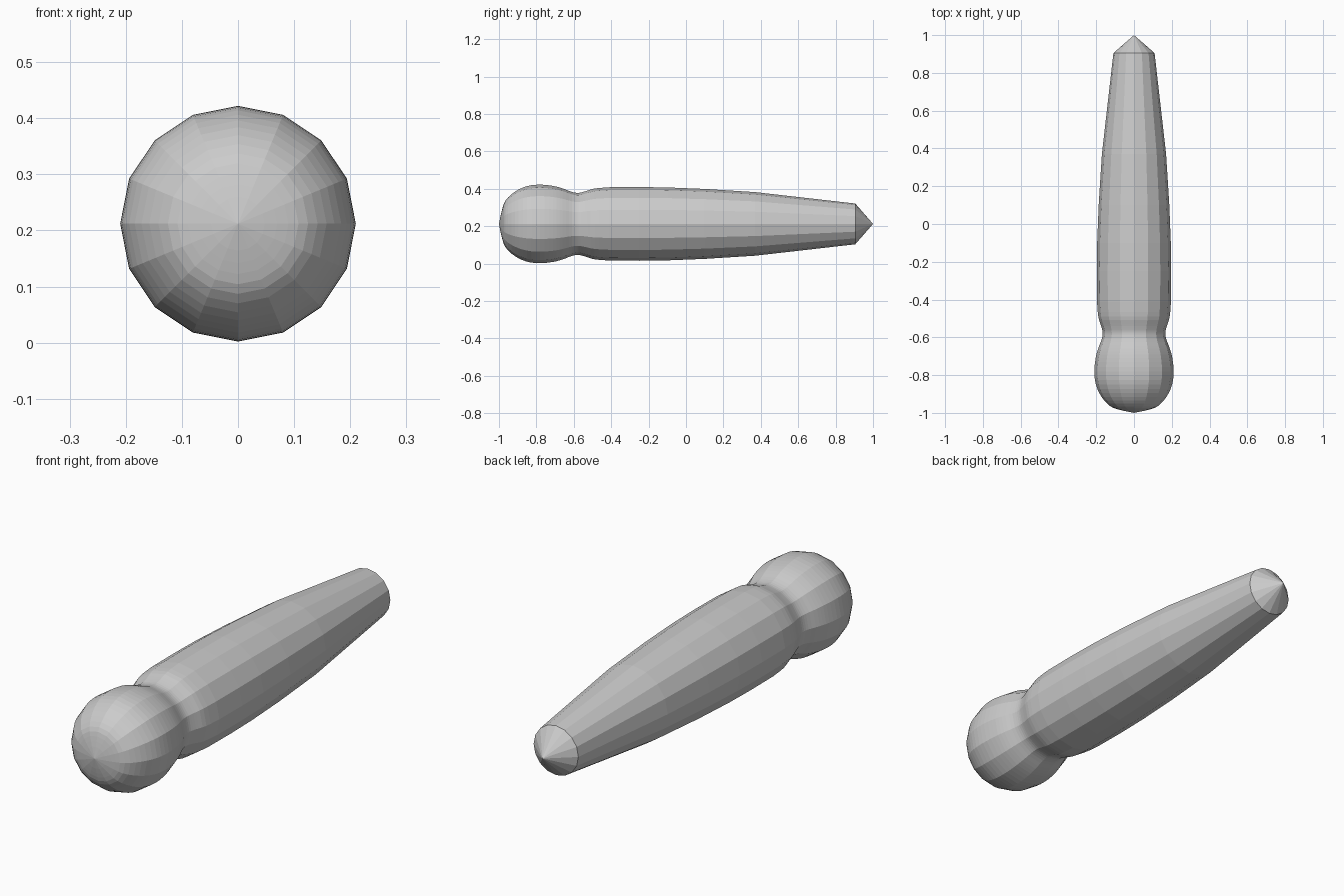
import bpy, bmesh, math
from mathutils import Vector

if "Cube" in bpy.data.objects:
    bpy.data.objects.remove(bpy.data.objects["Cube"])

SIDES = 16
CENTRE_Z = 0.212


def smooth_profile(pts, steps):
    """Catmull-Rom curve through (y, radius) points."""
    p = [Vector(q) for q in pts]
    p = [2 * p[0] - p[1]] + p + [2 * p[-1] - p[-2]]
    out = []
    for a, b, c, d in zip(p, p[1:], p[2:], p[3:]):
        for i in range(steps):
            t = i / steps
            out.append(0.5 * (2 * b + (c - a) * t + (2 * a - 5 * b + 4 * c - d) * t**2
                              + (3 * b - a - 3 * c + d) * t**3))
    return out + [p[-2]]


def lathe(name, profile):
    """Revolve a profile around the y axis; its two ends are poles."""
    bm = bmesh.new()
    rings = []
    for y, r in profile[1:-1]:
        rings.append([bm.verts.new((r * math.cos(k * math.tau / SIDES), y,
                                    CENTRE_Z + r * math.sin(k * math.tau / SIDES)))
                      for k in range(SIDES)])
    front = bm.verts.new((0, profile[0][0], CENTRE_Z))
    back = bm.verts.new((0, profile[-1][0], CENTRE_Z))
    for k in range(SIDES):
        n = (k + 1) % SIDES
        bm.faces.new((front, rings[0][k], rings[0][n]))
        bm.faces.new((back, rings[-1][n], rings[-1][k]))
        for a, b in zip(rings, rings[1:]):
            bm.faces.new((a[k], b[k], b[n], a[n]))
    bmesh.ops.recalc_face_normals(bm, faces=bm.faces)
    mesh = bpy.data.meshes.new(name)
    bm.to_mesh(mesh)
    bm.free()
    obj = bpy.data.objects.new(name, mesh)
    bpy.context.collection.objects.link(obj)
    return obj


# Rounded head, waist and shoulder as a fine curve
head = smooth_profile([(-1, 0), (-0.985, 0.07), (-0.965, 0.125), (-0.915, 0.172),
                       (-0.85, 0.202), (-0.78, 0.21), (-0.71, 0.203), (-0.66, 0.19),
                       (-0.61, 0.171), (-0.575, 0.166), (-0.54, 0.174), (-0.49, 0.189),
                       (-0.41, 0.196)], 3)
# Long tapering shaft ending in a blunt cone
shaft = [(-0.25, 0.197), (-0.1, 0.195), (0.1, 0.187), (0.37, 0.170), (0.905, 0.109), (1, 0)]
lathe("turned_peg", [tuple(v) for v in head] + shaft)
